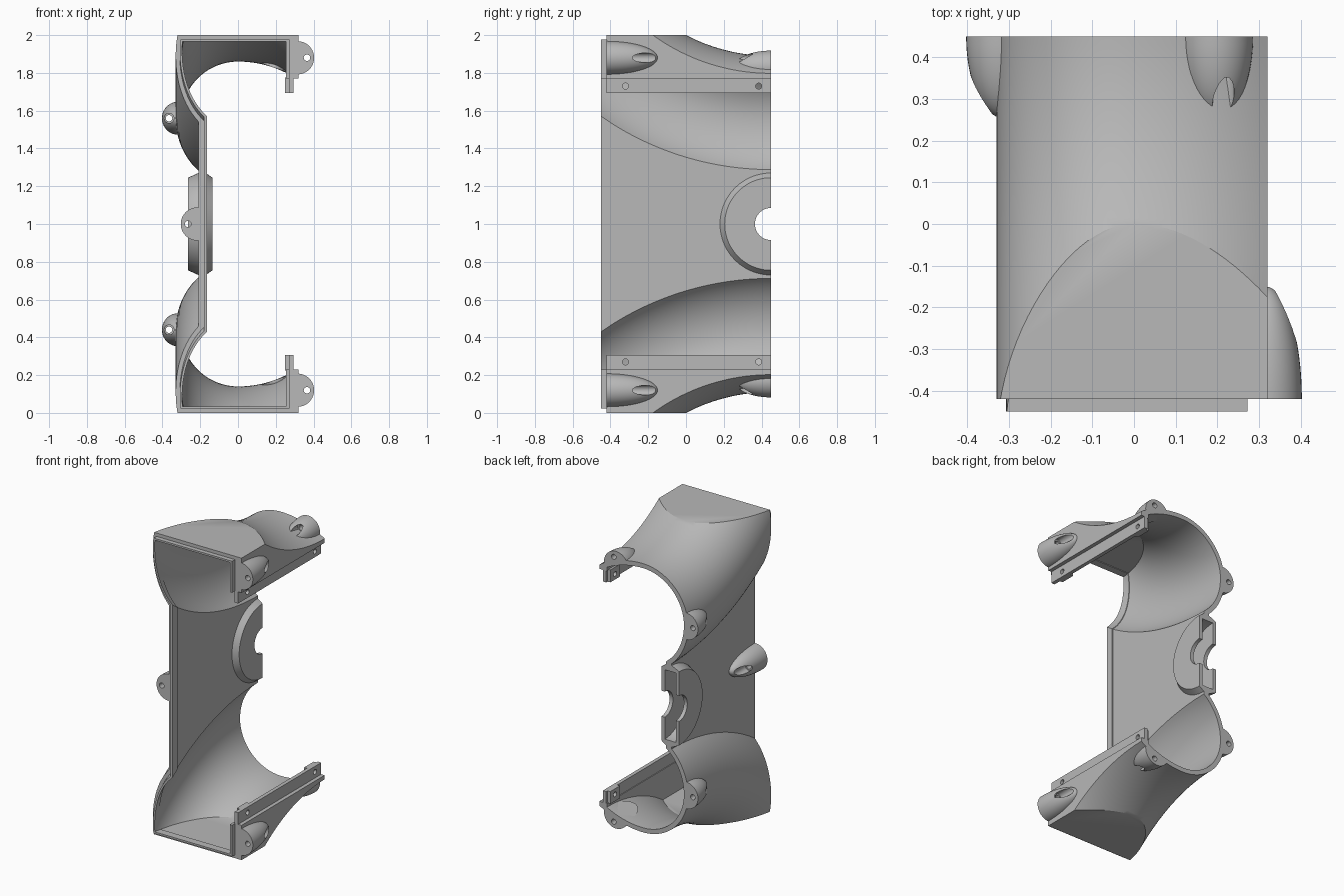
import bpy, bmesh
from math import sin, cos, asin, pi, sqrt
from mathutils import Matrix, Vector

cube = bpy.data.objects.get("Cube")
if cube:
    bpy.data.objects.remove(cube)

grey = bpy.data.materials.new("plain grey")
grey.use_nodes = True
COLOR = (0.48, 0.48, 0.48, 1)
grey.diffuse_color = COLOR
grey.node_tree.nodes["Principled BSDF"].inputs["Base Color"].default_value = COLOR

BACK, FRONT = 0.45, -0.42


def make(name, bm):
    bmesh.ops.recalc_face_normals(bm, faces=bm.faces)
    mesh = bpy.data.meshes.new(name)
    bm.to_mesh(mesh)
    bm.free()
    mesh.materials.append(grey)
    obj = bpy.data.objects.new(name, mesh)
    bpy.context.collection.objects.link(obj)
    return obj


def slice_off(bm, point, outward):
    """Cut away everything beyond a plane and close the cut."""
    geom = bm.verts[:] + bm.edges[:] + bm.faces[:]
    bmesh.ops.bisect_plane(bm, geom=geom, dist=1e-5, plane_co=point,
                           plane_no=outward, clear_outer=True)
    rim = [e for e in bm.edges if e.is_boundary]
    bmesh.ops.holes_fill(bm, edges=rim, sides=0)


def select(obj):
    bpy.ops.object.select_all(action='DESELECT')
    obj.select_set(True)
    bpy.context.view_layer.objects.active = obj


def cut(obj, cutter):
    cutter.hide_render = True
    mod = obj.modifiers.new("cut", 'BOOLEAN')
    mod.operation = 'DIFFERENCE'
    mod.solver = 'EXACT'
    mod.object = cutter
    select(obj)
    bpy.ops.object.modifier_apply(modifier=mod.name)
    bpy.data.objects.remove(cutter)


def smooth(obj):
    select(obj)
    bpy.ops.object.shade_smooth_by_angle(angle=0.5)


def rod(radius, start, end, frame, segments=24):
    """Cylinder along the local z of a frame."""
    bm = bmesh.new()
    place = frame @ Matrix.Translation((0, 0, (start + end) / 2))
    bmesh.ops.create_cone(bm, cap_ends=True, segments=segments, radius1=radius,
                          radius2=radius, depth=end - start, matrix=place)
    return make("cutter", bm)


def box(name, low, high):
    bm = bmesh.new()
    bmesh.ops.create_cube(bm, size=1)
    low, high = Vector(low), Vector(high)
    bmesh.ops.scale(bm, vec=high - low, verts=bm.verts)
    bmesh.ops.translate(bm, vec=(low + high) / 2, verts=bm.verts)
    return make(name, bm)


# Curved duct arms, bent about an axis beyond each end, joined by a flat side
BEND = 0.975
AXIS_Z = 1.89 + BEND
WALL_END = 1.77


def duct(name, inset, right, y0, y1, opened):
    path = []
    arc = 0.6 - inset
    for i in range(16):
        x = right * (1 - i / 16)
        path.append((x, 0.6 - sqrt(arc * arc - x * x)))
    rx, low = 0.33 - inset, 0.36 - inset
    end = pi - asin((0.21 - inset * 4 / 3) / rx)
    for i in range(37):
        a = end * i / 36
        path.append((-rx * sin(a), 0.33 - (rx if a < pi / 2 else low) * cos(a)))
    bm = bmesh.new()
    rings = []
    steps = 40
    for k in range(steps + 1):
        y = y0 + (y1 - y0) * k / steps
        upper = [(x, AXIS_Z - sqrt((BEND + d) ** 2 - (BACK - y) ** 2)) for x, d in path]
        if opened:
            upper = [(0.6, WALL_END), (right, WALL_END)] + upper
        ring = upper + [(x, 2 - z) for x, z in reversed(upper)]
        rings.append([bm.verts.new((x, y, z)) for x, z in ring])
    n = len(rings[0])
    for a, b in zip(rings, rings[1:]):
        for i in range(n):
            j = (i + 1) % n
            bm.faces.new((a[i], a[j], b[j], b[i]))
    bm.faces.new(rings[0])
    bm.faces.new(rings[-1])
    slice_off(bm, (0, 0, 2 - inset), (0, 0, 1))
    slice_off(bm, (0, 0, inset), (0, 0, -1))
    return make(name, bm)


shell = duct("shell", 0, 0.32, FRONT, BACK, False)
cut(shell, duct("cutter", 0.03, 0.265, FRONT - 0.03, BACK + 0.02, True))
hub = Matrix.Translation((0, BACK, 1)) @ Matrix.Rotation(pi / 2, 4, 'Y')
cut(shell, rod(0.25, -0.3, -0.1, hub, 64))
smooth(shell)

# Thin locating lip around the front opening
lip = duct("front_lip", 0.022, 0.272, -0.45, -0.40, False)
cut(lip, duct("cutter", 0.034, 0.255, -0.47, -0.38, True))
smooth(lip)

# Half-round hollow bearing housing on the side plate
profile = [(-0.265, 0.085), (-0.265, 0.245), (-0.21, 0.27), (-0.17, 0.27),
           (-0.135, 0.245), (-0.135, 0.085), (-0.16, 0.085), (-0.16, 0.23),
           (-0.24, 0.23), (-0.24, 0.085)]
bm = bmesh.new()
rows = []
for k in range(41):
    a = pi * k / 40
    rows.append([bm.verts.new((x, BACK - r * sin(a), 1 + r * cos(a))) for x, r in profile])
for a, b in zip(rows, rows[1:]):
    for i in range(len(profile)):
        j = (i + 1) % len(profile)
        bm.faces.new((a[i], a[j], b[j], b[i]))
bm.faces.new(rows[0])
bm.faces.new(rows[-1])
smooth(make("bearing_housing", bm))


# Screw bosses: half domes with a screw hole and a head pocket
def boss(name, x, z, normal, face_y, length, pocket):
    out = Vector((normal[0], 0, normal[1])).normalized()
    along = Vector((0, 1 if face_y < 0 else -1, 0))
    side = along.cross(out)
    frame = Matrix((out, side, along)).transposed().to_4x4()
    frame.translation = (x, face_y, z)
    bm = bmesh.new()
    bmesh.ops.create_uvsphere(bm, u_segments=40, v_segments=32, radius=1)
    bmesh.ops.scale(bm, vec=(0.088, 0.088, length), verts=bm.verts)
    slice_off(bm, (0, 0, 0), (0, 0, -1))
    slice_off(bm, (-0.005, 0, 0), (-1, 0, 0))
    bmesh.ops.transform(bm, matrix=frame, verts=bm.verts)
    obj = make(name, bm)
    axis = frame @ Matrix.Translation((0.05, 0, 0))
    cut(obj, rod(0.017, -0.05, length + 0.1, axis))
    cut(obj, rod(0.026, pocket, length + 0.1, axis))
    smooth(obj)


boss("middle_side_boss", -0.215, 1, (-1, 0), FRONT, 0.27, 0.14)
for label, s in (("upper", 1), ("lower", -1)):
    boss(label + "_front_boss", 0.315, 1 + s * 0.88, (1, 0), FRONT, 0.27, 0.14)
    boss(label + "_side_boss", -0.315, 1 + s * 0.56, (-1, 0), BACK, 0.195, 0.095)
    boss(label + "_outer_boss", 0.198, 1 + s * 0.83, (0.33, s * 0.94), BACK, 0.195, 0.095)

    # Mounting rail along the open side, with pads behind its two holes
    z0, z1 = sorted((1 + s * 0.693, 1 + s * 0.775))
    parts = [box(label + "_rail", (0.27, FRONT, z0), (0.295, BACK, z1))]
    for end, y in (("front", -0.32), ("back", 0.385)):
        pad = box(label + "_" + end + "_pad", (0.25, y - 0.05, z0), (0.27, y + 0.05, z1))
        parts.append(pad)
        for part in (parts[0], pad):
            place = Matrix.Translation((0, y, 1 + s * 0.73)) @ Matrix.Rotation(pi / 2, 4, 'Y')
            cut(part, rod(0.016, 0.2, 0.35, place))
    for part in parts:
        smooth(part)
